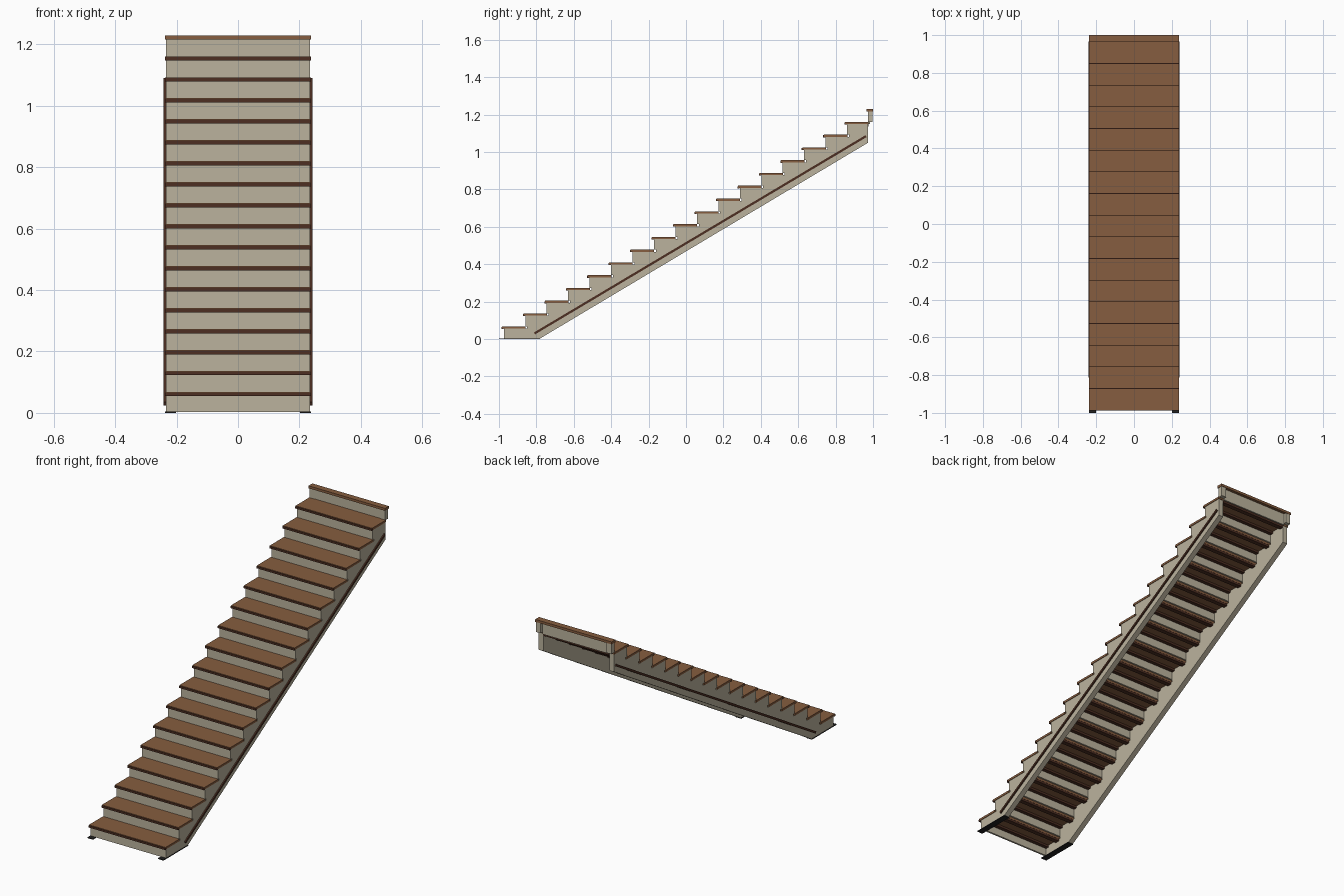
import bpy, bmesh, math
from mathutils import Vector

if "Cube" in bpy.data.objects:
    bpy.data.objects.remove(bpy.data.objects["Cube"])

STEPS = 17
RUN, RISE = 0.1147, 0.0683
Y0 = -0.984            # nose of the first tread
TREAD_T = 0.012
HALF_W = 0.238         # tread half width
SIDE_IN, SIDE_OUT = 0.205, 0.235
RISER_T = 0.010
BACK = 0.974


def material(name, rgb):
    m = bpy.data.materials.new(name)
    m.diffuse_color = (*rgb, 1)
    m.use_nodes = True
    m.node_tree.nodes["Principled BSDF"].inputs["Base Color"].default_value = m.diffuse_color
    return m


WOOD = material("brown_wood", (0.24, 0.11, 0.05))
DARK = material("dark_wood", (0.075, 0.028, 0.016))
CREAM = material("cream_paint", (0.50, 0.45, 0.34))
BLACK = material("black_rubber", (0.015, 0.015, 0.015))


def prism(name, profile, x0, x1, mat):
    """Extrude a (y, z) profile from x0 to x1."""
    bm = bmesh.new()
    face = bm.faces.new([bm.verts.new((x0, y, z)) for y, z in profile])
    ext = bmesh.ops.extrude_face_region(bm, geom=[face])
    moved = [g for g in ext["geom"] if isinstance(g, bmesh.types.BMVert)]
    bmesh.ops.translate(bm, verts=moved, vec=Vector((x1 - x0, 0, 0)))
    bmesh.ops.recalc_face_normals(bm, faces=bm.faces)
    mesh = bpy.data.meshes.new(name)
    bm.to_mesh(mesh)
    bm.free()
    obj = bpy.data.objects.new(name, mesh)
    bpy.context.collection.objects.link(obj)
    mesh.materials.append(mat)
    return obj


def box(name, x0, x1, y0, y1, z0, z1, mat):
    return prism(name, [(y0, z0), (y1, z0), (y1, z1), (y0, z1)], x0, x1, mat)


def mirrored(obj):
    """Repeat a side part across the centre plane."""
    obj.modifiers.new("mirror", "MIRROR").use_axis[0] = True
    return obj


# Saw-tooth stringers, one on each side
profile = [(BACK, 1.05), (-0.78, 0.003), (Y0 + 0.010 + RISER_T, 0.003)]
for i in range(STEPS):
    y = Y0 + i * RUN + 0.010 + RISER_T
    z = (i + 1) * RISE - TREAD_T
    profile += [(y, z), (min(y + RUN, BACK), z)]
mirrored(prism("stringer", profile, SIDE_IN, SIDE_OUT, CREAM))

# Treads, dark nosings, support cleats and risers
for i in range(STEPS):
    nose = Y0 + i * RUN
    top = (i + 1) * RISE
    face = nose + 0.010
    box(f"tread_{i+1}", -HALF_W, HALF_W, nose, face + RUN + 0.001,
        top - TREAD_T, top, WOOD)
    box(f"nosing_{i+1}", -HALF_W, HALF_W, nose - 0.003, nose + 0.009,
        top - 0.014, top - 0.003, DARK)
    box(f"riser_{i+1}", -SIDE_OUT, SIDE_OUT, face, face + RISER_T,
        max(top - RISE, 0.003), top - TREAD_T, CREAM)
    box(f"front_cleat_{i+1}", -SIDE_IN, SIDE_IN, face + RISER_T, face + RISER_T + 0.02,
        top - TREAD_T - 0.012, top - TREAD_T, DARK)
    box(f"rear_cleat_{i+1}", -SIDE_IN, SIDE_IN, face + RUN - 0.025, face + RUN,
        top - TREAD_T - 0.012, top - TREAD_T, DARK)

# Top edge: riser, end blocks and landing nosing
z_last, z_top = STEPS * RISE, (STEPS + 1) * RISE
box("top_riser", -SIDE_IN, SIDE_IN, 0.974, 0.984, z_last - TREAD_T, z_top - 0.014, CREAM)
mirrored(box("top_block", SIDE_IN, SIDE_OUT, 0.972, 0.998,
             z_last - 0.002, z_top - 0.014, CREAM))
box("landing_nosing", -HALF_W, HALF_W, 0.966, 1.0, z_top - 0.014, z_top, WOOD)

# Sloping trim strip on the outer face of each stringer
a, b = Vector((-0.81, 0.03)), Vector((0.963, 1.085))
n = Vector((-(b - a).y, (b - a).x)).normalized() * 0.006
mirrored(prism("side_trim", [a - n, b - n, b + n, a + n], SIDE_OUT - 0.002, 0.242, DARK))

# Thin floor pads under the stringers
mirrored(box("floor_pad", SIDE_IN - 0.003, SIDE_OUT + 0.002, -1.0, -0.78, 0, 0.004, BLACK))
